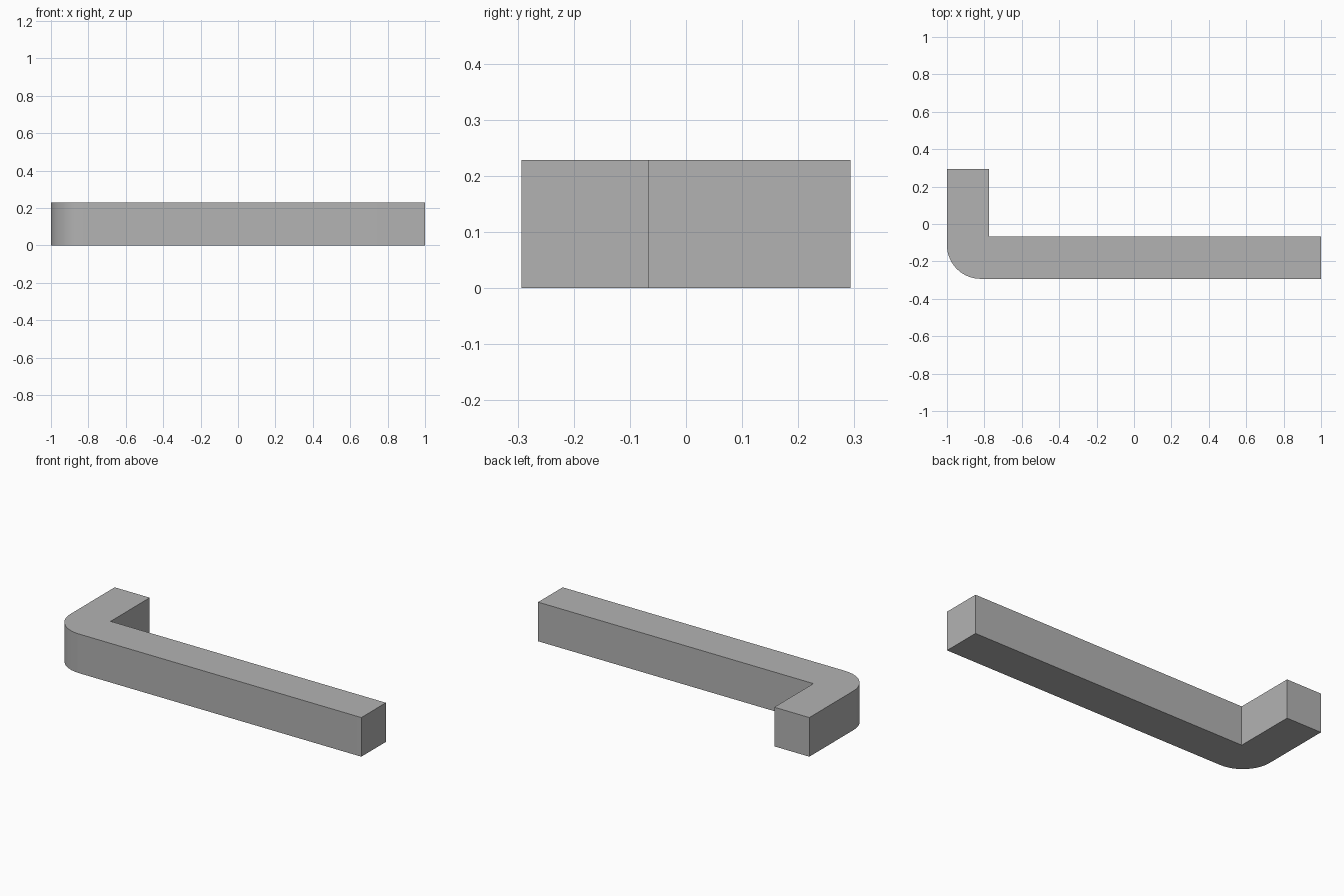
import bpy, bmesh
from math import sin, cos, pi

cube = bpy.data.objects.get("Cube")
if cube:
    bpy.data.objects.remove(cube, do_unlink=True)

WIDTH = 0.226      # bar thickness seen from above
HEIGHT = 0.228
HALF_Y = 0.293
RADIUS = 0.18      # rounded outer corner
STEPS = 16

grey = bpy.data.materials.new("plain grey")
grey.use_nodes = True
colour = (0.45, 0.45, 0.45, 1)
grey.diffuse_color = colour
grey.node_tree.nodes["Principled BSDF"].inputs["Base Color"].default_value = colour

# L-shaped outline: long bar along the front, short leg to the back
outline = [(1, -HALF_Y), (1, -HALF_Y + WIDTH), (-1 + WIDTH, -HALF_Y + WIDTH),
           (-1 + WIDTH, HALF_Y), (-1, HALF_Y)]
for i in range(STEPS + 1):
    a = pi + i / STEPS * pi / 2
    outline.append((-1 + RADIUS + RADIUS * cos(a), -HALF_Y + RADIUS + RADIUS * sin(a)))

# Extrude the outline upwards
bm = bmesh.new()
base = bm.faces.new([bm.verts.new((x, y, 0)) for x, y in outline])
top = bmesh.ops.extrude_face_region(bm, geom=[base], use_keep_orig=True)
for v in top["geom"]:
    if isinstance(v, bmesh.types.BMVert):
        v.co.z = HEIGHT
bmesh.ops.recalc_face_normals(bm, faces=bm.faces)
mesh = bpy.data.meshes.new("angled_bar")
bm.to_mesh(mesh)
bm.free()
mesh.materials.append(grey)

bar = bpy.data.objects.new("angled_bar", mesh)
bpy.context.collection.objects.link(bar)
bpy.context.view_layer.objects.active = bar
bar.select_set(True)
bpy.ops.object.shade_smooth_by_angle()
